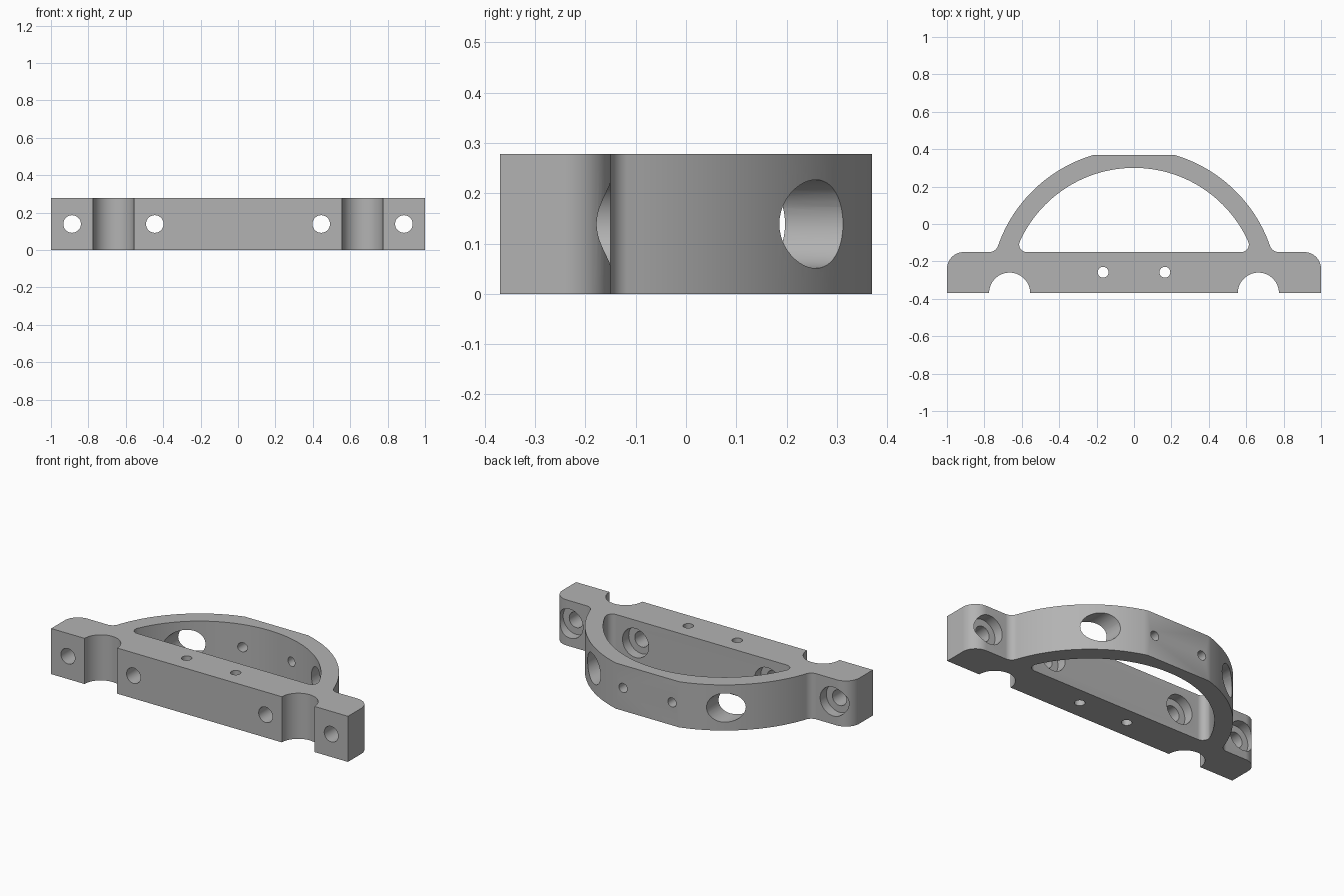
import bpy, bmesh
from math import sin, cos, atan2, sqrt, pi
from mathutils import Matrix

default = bpy.data.objects.get("Cube")
if default:
    bpy.data.objects.remove(default)

H = 0.278                     # thickness of the part
FRONT, BACK = -0.37, -0.15    # front and back of the bar
R_OUT, R_IN = 0.77, 0.67      # arch radii, centred on the bar's front edge
TOP = 0.37                    # flat on top of the arch

steel = bpy.data.materials.new("grey_metal")
steel.use_nodes = True
grey = (0.45, 0.45, 0.45, 1)
steel.diffuse_color = grey
steel.node_tree.nodes["Principled BSDF"].inputs["Base Color"].default_value = grey


def arc(cx, cy, r, a0, a1, n):
    return [(cx + r * cos(a0 + (a1 - a0) * i / n),
             cy + r * sin(a0 + (a1 - a0) * i / n)) for i in range(n + 1)]


def mirrored(half):
    """Close a right-hand half profile with its mirror image."""
    return half + [(-x, y) for x, y in reversed(half) if x > 1e-6]


def make(name, bm):
    bmesh.ops.recalc_face_normals(bm, faces=bm.faces[:])
    mesh = bpy.data.meshes.new(name)
    bm.to_mesh(mesh)
    bm.free()
    mesh.materials.append(steel)
    ob = bpy.data.objects.new(name, mesh)
    bpy.context.collection.objects.link(ob)
    return ob


def prism(name, points, z0, z1):
    bm = bmesh.new()
    face = bm.faces.new([bm.verts.new((x, y, z0)) for x, y in points])
    side = bmesh.ops.extrude_face_region(bm, geom=[face])["geom"]
    bmesh.ops.translate(bm, vec=(0, 0, z1 - z0),
                        verts=[v for v in side if isinstance(v, bmesh.types.BMVert)])
    return make(name, bm)


def bore(x, r, y0, y1):
    """Cylindrical cutter along y at mid height."""
    bm = bmesh.new()
    place = Matrix.Translation((x, (y0 + y1) / 2, H / 2)) @ Matrix.Rotation(pi / 2, 4, "X")
    bmesh.ops.create_cone(bm, cap_ends=True, segments=48, radius1=r, radius2=r,
                          depth=y1 - y0, matrix=place)
    return make("bore_cutter", bm)


# Outer outline: bar with front notches, rounded ends, filleted arch with a flat top
corner, notch, fillet = 0.09, 0.11, 0.05
fy = BACK + fillet
fx = sqrt((R_OUT + fillet) ** 2 - (fy - FRONT) ** 2)
meet = atan2(fy - FRONT, fx)
flat = atan2(TOP - FRONT, sqrt(R_OUT ** 2 - (TOP - FRONT) ** 2))
outline = arc(0.665, FRONT, notch, pi, 0, 28)
outline += [(1, FRONT)]
outline += arc(1 - corner, BACK - corner, corner, 0, pi / 2, 14)
outline += arc(fx, fy, fillet, -pi / 2, meet - pi, 12)
outline += arc(0, FRONT, R_OUT, meet, flat, 36)[1:]
bracket = prism("handle_bracket", mirrored(outline), 0, H)

# Opening between bar and arch
fillet = 0.04
fy = BACK + fillet
fx = sqrt((R_IN - fillet) ** 2 - (fy - FRONT) ** 2)
meet = atan2(fy - FRONT, fx)
opening = arc(fx, fy, fillet, -pi / 2, meet, 14)
opening += arc(0, FRONT, R_IN, meet, pi / 2, 48)[1:]
cutters = [prism("opening_cutter", mirrored(opening), -0.1, H + 0.1)]

for s in (-1, 1):
    # Screw holes with counterbores; the inner pair carries on through the arch
    for x in (0.445, 0.887):
        cutters.append(bore(s * x, 0.047, -0.5, -0.18))
        cutters.append(bore(s * x, 0.088, BACK - 0.06, 0.6))
    # Small holes through the arch flat and down through the bar
    cutters.append(bore(s * 0.165, 0.028, 0.1, 0.6))
    cutters.append(prism("pin_cutter", arc(s * 0.165, -0.258, 0.029, 0, 2 * pi, 32)[:-1],
                         -0.1, H + 0.1))

bpy.context.view_layer.objects.active = bracket
for cutter in cutters:
    mod = bracket.modifiers.new("cut", "BOOLEAN")
    mod.operation = "DIFFERENCE"
    mod.solver = "EXACT"
    mod.object = cutter
    bpy.ops.object.modifier_apply(modifier=mod.name)
    bpy.data.objects.remove(cutter)

bpy.ops.object.select_all(action="DESELECT")
bracket.select_set(True)
bpy.ops.object.shade_smooth_by_angle(angle=0.5)
